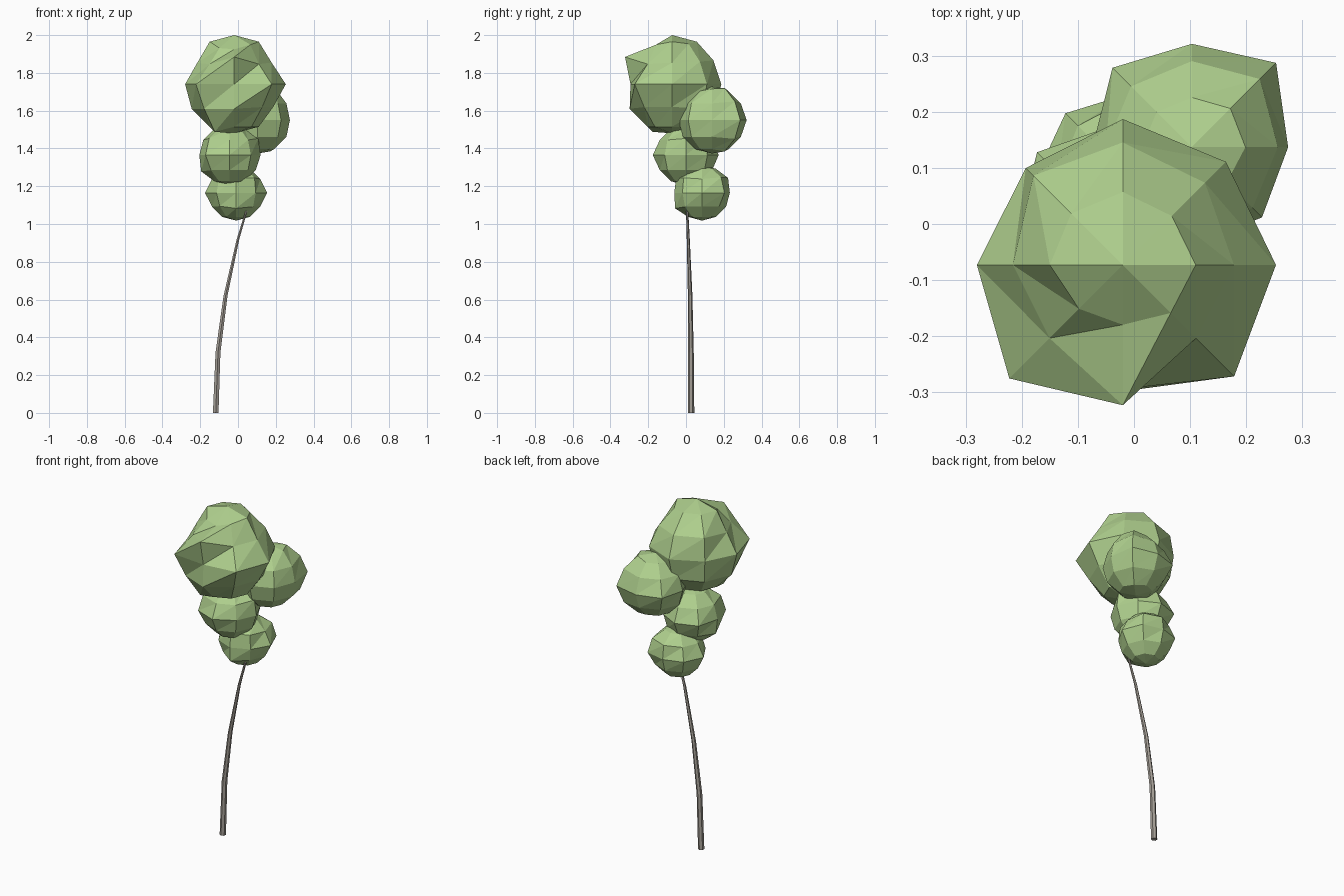
import bpy, bmesh, math
from mathutils import Vector

cube = bpy.data.objects.get("Cube")
if cube:
    bpy.data.objects.remove(cube)


def material(name, rgb):
    mat = bpy.data.materials.new(name)
    mat.use_nodes = True
    mat.diffuse_color = (*rgb, 1)
    mat.node_tree.nodes["Principled BSDF"].inputs["Base Color"].default_value = (*rgb, 1)
    return mat


leaf_green = material("leaf green", (0.43, 0.63, 0.27))
bark_grey = material("bark grey", (0.38, 0.35, 0.31))


def finish(bm, name, mat):
    bmesh.ops.recalc_face_normals(bm, faces=bm.faces)
    mesh = bpy.data.meshes.new(name)
    bm.to_mesh(mesh)
    bm.free()
    mesh.materials.append(mat)
    obj = bpy.data.objects.new(name, mesh)
    bpy.context.collection.objects.link(obj)
    return obj


# Compass order of the eight columns of a foliage ball
COMPASS = ["E", "NE", "N", "NW", "W", "SW", "S", "SE"]


def foliage(name, centre, radius, bumps):
    """Faceted ball; bumps scale single vertices, keyed by (ring, compass)."""
    bm = bmesh.new()
    bmesh.ops.create_uvsphere(bm, u_segments=8, v_segments=6, radius=radius)
    place = {}
    for v in bm.verts:
        ring = round(math.acos(max(-1, min(1, v.co.z / radius))) / math.pi * 6)
        place[v] = (ring, round(math.atan2(v.co.y, v.co.x) / math.pi * 4) % 8)
    grid = {spot: v for v, spot in place.items()}

    # Split every quad along the same rising diagonal
    for face in [f for f in bm.faces if len(f.verts) == 4]:
        for v in face.verts:
            ring, column = place[v]
            above = grid.get((ring - 1, (column + 1) % 8))
            if above in face.verts[:]:
                bmesh.utils.face_split(face, v, above)
                break

    for v, (ring, column) in place.items():
        if 0 < ring < 6:
            v.co *= bumps.get((ring, COMPASS[column]), 1)
        v.co += Vector(centre)
    return finish(bm, name, leaf_green)


# Foliage balls, from the crown down
foliage("foliage_crown", (-0.02, -0.073, 1.74), 0.26, {
    (1, "SW"): 0.85, (1, "S"): 0.82, (1, "SE"): 0.93, (1, "NE"): 0.95,
    (2, "S"): 1.11, (2, "SW"): 0.82, (2, "SE"): 0.82, (2, "W"): 0.87,
    (2, "E"): 0.88, (2, "NE"): 0.92, (2, "N"): 0.97,
    (3, "E"): 1.05, (3, "SE"): 1.08, (3, "S"): 0.85, (3, "SW"): 1.1, (3, "NW"): 0.94,
    (4, "SE"): 0.93, (4, "E"): 0.92, (5, "SW"): 1.12})
foliage("foliage_back", (0.103, 0.137, 1.55), 0.177, {
    (1, "E"): 1.08, (1, "NE"): 1.1,
    (2, "NE"): 1.12, (4, "NE"): 1.12, (5, "NE"): 1.08,
    (3, "NE"): 1.2, (3, "NW"): 1.13, (3, "E"): 0.97, (3, "N"): 1.04})
foliage("foliage_middle", (-0.045, 0.0, 1.365), 0.16, {
    (3, "NW"): 1.13, (3, "N"): 1.08, (3, "S"): 1.1, (3, "SW"): 1.12, (2, "SW"): 1.1,
    (4, "W"): 1.08, (2, "E"): 1.1, (3, "E"): 1.03})
foliage("foliage_low", (-0.01, 0.085, 1.165), 0.147, {
    (3, "W"): 1.12, (3, "E"): 1.12, (3, "NW"): 1.08, (3, "NE"): 1.14, (2, "NE"): 1.12,
    (2, "SE"): 1.08, (2, "S"): 1.08, (2, "N"): 1.08, (4, "S"): 1.12, (4, "SW"): 0.96})

# Slender bent trunk: centre and radius of each section
sections = [((-0.118, 0.027, 0), 0.017), ((-0.106, 0.026, 0.32), 0.015),
            ((-0.066, 0.022, 0.62), 0.012), ((0.0, 0.012, 0.92), 0.008),
            ((0.045, 0.006, 1.07), 0.006)]
SIDES = 6
bm = bmesh.new()
loops = []
for centre, r in sections:
    angles = [2 * math.pi * (i + 0.5) / SIDES for i in range(SIDES)]
    loops.append([bm.verts.new(Vector(centre) + Vector((math.cos(a) * r, math.sin(a) * r, 0)))
                  for a in angles])
for low, high in zip(loops, loops[1:]):
    for i in range(SIDES):
        j = (i + 1) % SIDES
        bm.faces.new((low[i], low[j], high[j], high[i]))
bm.faces.new(loops[0])
bm.faces.new(loops[-1])
finish(bm, "trunk", bark_grey)
